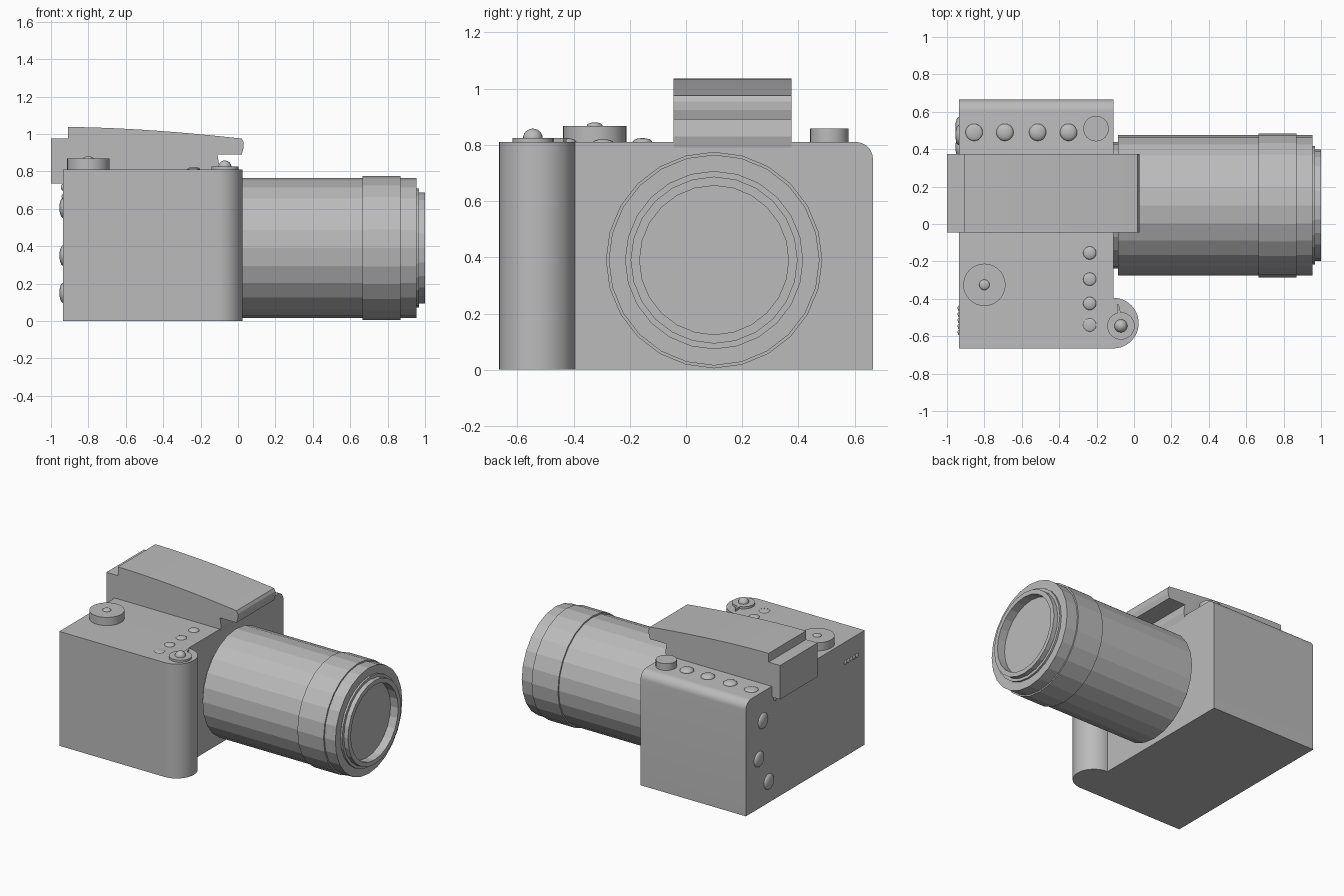
import bpy, bmesh, math
from mathutils import Matrix, Vector

if "Cube" in bpy.data.objects:
    bpy.data.objects.remove(bpy.data.objects["Cube"], do_unlink=True)

grey = bpy.data.materials.new("plain_grey")
grey.use_nodes = True
COLOUR = (0.5, 0.5, 0.5, 1)
grey.diffuse_color = COLOUR
grey.node_tree.nodes["Principled BSDF"].inputs["Base Color"].default_value = COLOUR


def finish(bm, name, smooth=None):
    """Turn a bmesh into a named, coloured object."""
    bmesh.ops.recalc_face_normals(bm, faces=bm.faces)
    mesh = bpy.data.meshes.new(name)
    bm.to_mesh(mesh)
    bm.free()
    mesh.materials.append(grey)
    obj = bpy.data.objects.new(name, mesh)
    bpy.context.collection.objects.link(obj)
    if smooth:
        bpy.ops.object.select_all(action='DESELECT')
        obj.select_set(True)
        bpy.context.view_layer.objects.active = obj
        bpy.ops.object.shade_smooth_by_angle(angle=math.radians(smooth))
    return obj


def extrude(name, points, depth, smooth=None):
    """Extrude a closed outline of 3D points along a vector."""
    bm = bmesh.new()
    face = bm.faces.new([bm.verts.new(p) for p in points])
    new = bmesh.ops.extrude_face_region(bm, geom=[face])["geom"]
    verts = [v for v in new if isinstance(v, bmesh.types.BMVert)]
    bmesh.ops.translate(bm, verts=verts, vec=Vector(depth))
    return finish(bm, name, smooth)


def arc(cx, cy, r, start, end, steps):
    angles = [math.radians(start + (end - start) * i / steps) for i in range(steps + 1)]
    return [(cx + r * math.cos(a), cy + r * math.sin(a)) for a in angles]


def disc(name, x, y, r, z0, z1, sides=32):
    ring = [(px, py, z0) for px, py in arc(x, y, r, 0, 360, sides)[:-1]]
    return extrude(name, ring, (0, 0, z1 - z0), 30)


def dome(name, centre, scale):
    bm = bmesh.new()
    bmesh.ops.create_uvsphere(bm, u_segments=20, v_segments=12, radius=1)
    bmesh.ops.transform(bm, verts=bm.verts,
                        matrix=Matrix.Translation(centre) @ Matrix.Diagonal((*scale, 1)))
    return finish(bm, name, 60)


# Body with one rounded upper edge
TOP, BACK, FRONT, SIDE = 0.81, -0.935, -0.11, 0.665
outline = [(-SIDE, TOP), (-SIDE, 0), (SIDE, 0)] + arc(SIDE - 0.06, TOP - 0.06, 0.06, 0, 90, 8)
extrude("body", [(BACK, y, z) for y, z in outline], (FRONT - BACK, 0, 0), 30)

# Rounded hand grip
outline = [(FRONT - 0.05, -0.395), (FRONT - 0.05, -SIDE)] + arc(FRONT, -0.53, 0.135, -90, 90, 24)
extrude("hand_grip", [(x, y, 0) for x, y in outline], (0, 0, TOP), 30)

# Flash and viewfinder housing with a curved roof
roof = [(-0.91 + 0.93 * t, 1.037 - 0.062 * t ** 1.7) for t in [i / 12 for i in range(13)]]
outline = [(-1, 0.735), (-1, 0.975), (-0.91, 0.975)] + roof
outline += [(0.03, 0.955), (0.03, 0.925), (0.02, 0.89), (-0.11, 0.89), (-0.10, 0.83),
            (-0.11, 0.79), (-0.9, 0.79), (-0.9, 0.735)]
extrude("viewfinder_housing", [(x, -0.045, z) for x, z in outline], (0, 0.42, 0))

# Stepped lens barrel: (x, radius) profile turned around its axis
profile = [(-0.15, 0.338), (-0.085, 0.338), (-0.085, 0.375), (0.665, 0.375), (0.665, 0.385),
           (0.87, 0.385), (0.87, 0.375), (0.955, 0.375), (0.955, 0.317), (0.968, 0.317),
           (0.968, 0.297), (1.0, 0.297), (1.0, 0.265), (0.94, 0.265)]
LENS_Y, LENS_Z, SIDES = 0.10, 0.39, 24
bm = bmesh.new()
rings = []
for x, r in profile:
    rings.append([bm.verts.new((x, y, z)) for y, z in arc(LENS_Y, LENS_Z, r, 0, 360, SIDES)[:-1]])
for a, b in zip(rings, rings[1:]):
    for i in range(SIDES):
        j = (i + 1) % SIDES
        bm.faces.new((a[i], a[j], b[j], b[i]))
bm.faces.new(rings[0])
bm.faces.new(rings[-1])
finish(bm, "lens_barrel")

# Top dials and shutter release
disc("mode_dial", -0.8, -0.325, 0.113, TOP - 0.01, 0.868)
dome("mode_dial_pin", (-0.8, -0.325, 0.868), (0.028, 0.028, 0.012))
disc("left_dial", -0.203, 0.51, 0.068, TOP - 0.01, 0.858)
disc("shutter_collar", -0.07, -0.545, 0.073, TOP - 0.01, 0.825)
dome("shutter_button", (-0.07, -0.545, 0.823), (0.035, 0.035, 0.035))
lever = [(-0.088, -0.48), (-0.07, -0.48), (-0.08, -0.435), (-0.092, -0.425)]
extrude("shutter_lever", [(x, y, TOP - 0.005) for x, y in lever], (0, 0, 0.02))

# Domed buttons on the top
for i, (y, h) in enumerate([(-0.155, 0.014), (-0.295, 0.01), (-0.425, 0.014), (-0.54, 0.006)]):
    dome(f"right_top_button_{i + 1}", (-0.237, y, TOP), (0.035, 0.035, h))
for i, (x, h) in enumerate([(-0.855, 0.012), (-0.69, 0.02), (-0.515, 0.022), (-0.35, 0.022)]):
    dome(f"left_top_button_{i + 1}", (x, 0.49, TOP), (0.046, 0.046, h))

# Domed buttons on the back
for i, (y, z) in enumerate([(0.475, 0.605), (0.52, 0.35), (0.41, 0.15)]):
    dome(f"back_button_{i + 1}", (BACK, y, z), (0.02, 0.054, 0.054))
for i in range(5):
    dome(f"back_stud_{i + 1}", (BACK, -0.45 - 0.032 * i, 0.665), (0.008, 0.015, 0.015))
    dome(f"eyepiece_stud_{i + 1}", (BACK, 0.34 - 0.04 * i, 0.715), (0.012, 0.016, 0.018))
